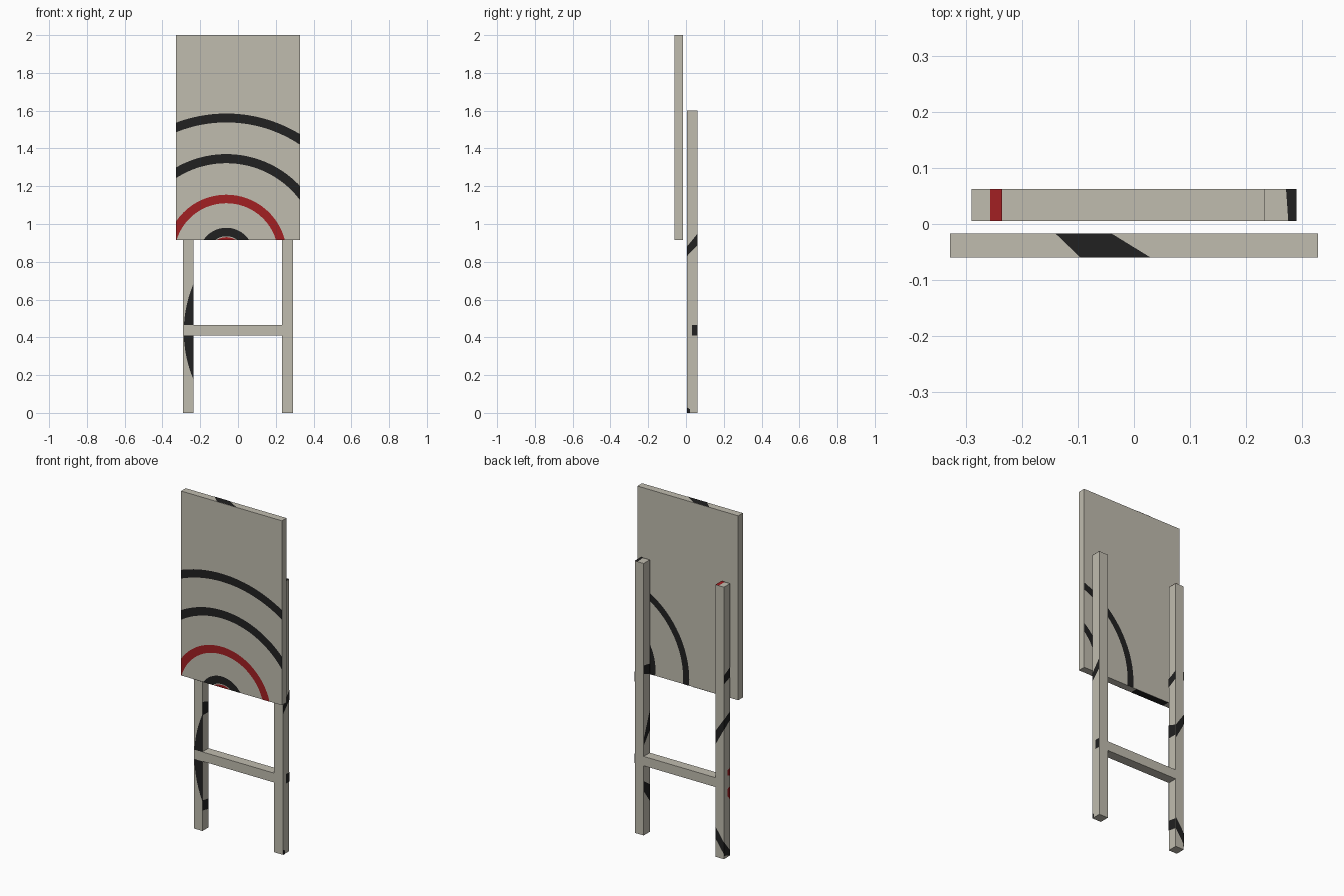
import bpy, bmesh, math
from mathutils import Vector

if "Cube" in bpy.data.objects:
    bpy.data.objects.remove(bpy.data.objects["Cube"])


def material(name, rgb):
    m = bpy.data.materials.new(name)
    m.diffuse_color = (*rgb, 1)
    m.use_nodes = True
    m.node_tree.nodes["Principled BSDF"].inputs["Base Color"].default_value = m.diffuse_color
    return m


TAN = material("weathered_tan", (0.53, 0.505, 0.43))
BLACK = material("black_paint", (0.015, 0.015, 0.015))
RED = material("red_paint", (0.36, 0.014, 0.016))


def finish(name, bm, mat):
    me = bpy.data.meshes.new(name)
    bm.to_mesh(me)
    bm.free()
    me.materials.append(mat)
    ob = bpy.data.objects.new(name, me)
    bpy.context.collection.objects.link(ob)
    return ob


def box(name, lo, hi):
    bm = bmesh.new()
    bmesh.ops.create_cube(bm, size=1)
    for v in bm.verts:
        v.co = [(l + h) / 2 + c * (h - l) for l, h, c in zip(lo, hi, v.co)]
    finish(name, bm, TAN)


def place(bm, axis, pos, side):
    """Stand a flat (u, v) drawing on an axis plane, just proud of the wood."""
    p = pos + side * 0.001
    for v in bm.verts:
        u, w = v.co.x, v.co.y
        v.co = {"x": (p, u, w), "y": (u, p, w), "z": (u, w, p)}[axis]
    bm.normal_update()
    i = "xyz".index(axis)
    for f in bm.faces:
        if f.normal[i] * side < 0:
            f.normal_flip()


def patch(name, mat, axis, pos, side, pts):
    bm = bmesh.new()
    bm.faces.new([bm.verts.new((u, v, 0)) for u, v in pts])
    place(bm, axis, pos, side)
    finish(name, bm, mat)


def ring(name, mat, axis, pos, side, centre, r0, r1, bounds, n=128):
    """Painted ring cut off at the rectangle (u0, u1, v0, v1)."""
    bm = bmesh.new()
    loops = [[bm.verts.new((centre[0] + r * math.cos(2 * math.pi * i / n),
                            centre[1] + r * math.sin(2 * math.pi * i / n), 0))
              for i in range(n)] for r in (r0, r1)]
    for i in range(n):
        j = (i + 1) % n
        bm.faces.new((loops[0][i], loops[1][i], loops[1][j], loops[0][j]))
    u0, u1, v0, v1 = bounds
    for co, no in (((u0, 0, 0), (-1, 0, 0)), ((u1, 0, 0), (1, 0, 0)),
                   ((0, v0, 0), (0, -1, 0)), ((0, v1, 0), (0, 1, 0))):
        bmesh.ops.bisect_plane(bm, geom=bm.verts[:] + bm.edges[:] + bm.faces[:],
                               plane_co=Vector(co), plane_no=Vector(no),
                               clear_outer=True)
    place(bm, axis, pos, side)
    finish(name, bm, mat)


# Wooden parts
X = 0.328
box("target_panel", (-X, -0.06, 0.915), (X, -0.017, 2.0))
box("left_post", (-0.29, 0.005, 0), (-0.235, 0.062, 1.6))
box("right_post", (0.232, 0.005, 0), (0.29, 0.062, 1.6))
box("cross_bar", (-0.24, 0.005, 0.41), (0.237, 0.062, 0.465))

# Rings on the panel front
panel = (-X, X, 0.915, 2.0)
for i, (mat, r0, r1) in enumerate(((RED, 0.01, 0.095), (BLACK, 0.1, 0.145),
                                   (RED, 0.275, 0.32), (BLACK, 0.487, 0.535),
                                   (BLACK, 0.703, 0.75))):
    ring(f"front_ring_{i}", mat, "y", -0.06, -1, (-0.062, 0.835), r0, r1, panel)

# Arcs on the panel back
for i, r in enumerate((0.27, 0.49)):
    ring(f"back_ring_{i}", BLACK, "y", -0.017, 1, (0.5, 0.95),
         r - 0.02, r + 0.02, panel)

# Curved stain on the front of the left post, interrupted by the bar
for i, (a, b) in enumerate(((0.1, 0.41), (0.465, 0.8))):
    ring(f"post_arc_{i}", BLACK, "y", 0.005, -1, (0.363, 0.43), 0.55, 0.65,
         (-0.29, -0.235, a, b))

# Marks on the top and bottom edges
patch("panel_top_mark", BLACK, "z", 2.0, 1,
      [(-0.14, -0.017), (-0.04, -0.017), (0.03, -0.06), (-0.095, -0.06)])
patch("panel_bottom_mark", BLACK, "z", 0.915, -1,
      [(-0.25, -0.017), (-0.03, -0.017), (-0.03, -0.06), (-0.25, -0.06)])
patch("left_post_top_mark", RED, "z", 1.6, 1,
      [(-0.257, 0.005), (-0.235, 0.005), (-0.235, 0.062), (-0.257, 0.062)])
patch("right_post_top_mark", BLACK, "z", 1.6, 1,
      [(0.275, 0.005), (0.29, 0.005), (0.29, 0.062), (0.271, 0.062)])


def bands(name, mat, axis, pos, side, u0, u1, rows):
    """Slanted bands: heights (low, high) at u0, then at u1."""
    for i, (a, b, c, d) in enumerate(rows):
        patch(f"{name}_{i}", mat, axis, pos, side,
              [(u0, a), (u1, c), (u1, d), (u0, b)])


# Slanted bands on the post sides
F, B = 0.005, 0.062
bands("right_post_outer_band", BLACK, "x", 0.29, 1, F, B,
      [(0.83, 0.88, 0.89, 0.95)])
bands("right_post_outer_spot", BLACK, "x", 0.29, 1, 0.032, B,
      [(0.41, 0.465, 0.41, 0.465)])
bands("right_post_foot_spot", BLACK, "x", 0.29, 1, F, 0.02,
      [(0.0, 0.03, 0.0, 0.02)])
bands("right_post_inner_band", BLACK, "x", 0.232, -1, F, B,
      [(0.93, 0.99, 0.95, 1.0), (0.6, 0.72, 0.53, 0.57),
       (0.18, 0.28, 0.26, 0.32)])
bands("left_post_outer_band", BLACK, "x", -0.29, -1, F, B,
      [(1.05, 1.11, 1.03, 1.08), (0.8, 0.85, 0.76, 0.82),
       (0.0, 0.03, 0.02, 0.1)])
bands("left_post_outer_red", RED, "x", -0.29, -1, F, 0.03,
      [(0.47, 0.52, 0.48, 0.51), (0.33, 0.41, 0.36, 0.4)])
bands("left_post_inner_band", BLACK, "x", -0.235, 1, F, B,
      [(0.99, 1.04, 1.02, 1.07), (0.68, 0.76, 0.68, 0.74),
       (0.12, 0.18, 0.11, 0.17)])
bands("left_post_back_band", BLACK, "y", 0.062, 1, -0.29, -0.235,
      [(0.76, 0.82, 0.66, 0.74), (0.03, 0.1, 0.11, 0.18)])
